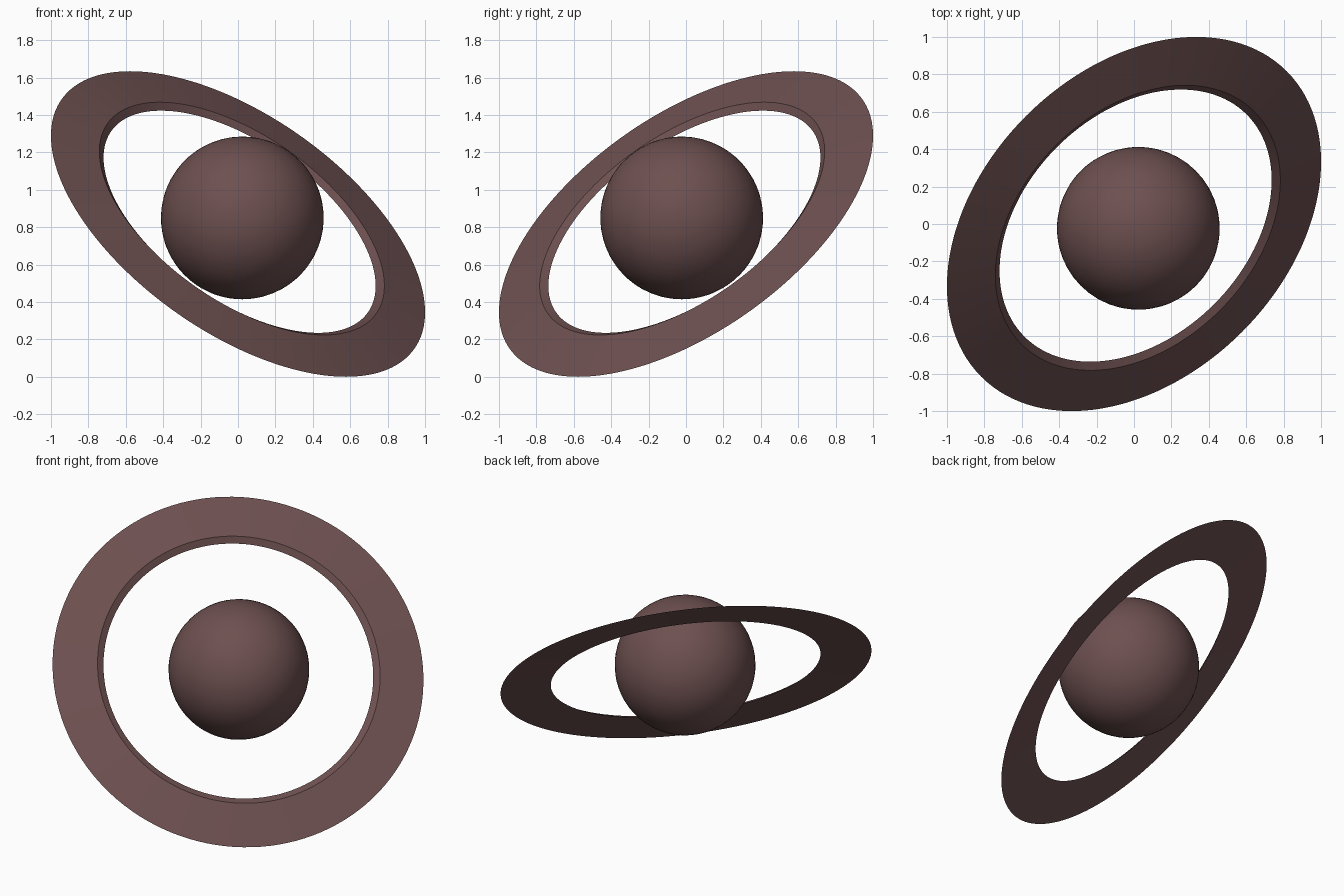
import bpy
import bmesh
from math import tau, radians
from mathutils import Vector

if "Cube" in bpy.data.objects:
    bpy.data.objects.remove(bpy.data.objects["Cube"], do_unlink=True)

# Single dusty brown colour shared by both parts
brown = bpy.data.materials.new("dusty_brown")
brown.use_nodes = True
colour = (0.155, 0.08, 0.08, 1)
brown.diffuse_color = colour
brown.node_tree.nodes["Principled BSDF"].inputs["Base Color"].default_value = colour

AXIS = Vector((0.5, -0.5, 0.707)).normalized()
RING_CENTRE = Vector((0, 0, 0.817))


def finish(bm, name, location):
    """Turn a bmesh into a tilted, shaded object."""
    bmesh.ops.recalc_face_normals(bm, faces=bm.faces)
    mesh = bpy.data.meshes.new(name)
    bm.to_mesh(mesh)
    bm.free()
    mesh.materials.append(brown)
    obj = bpy.data.objects.new(name, mesh)
    bpy.context.collection.objects.link(obj)
    obj.location = location
    obj.rotation_euler = AXIS.to_track_quat("Z", "Y").to_euler()
    bpy.ops.object.select_all(action="DESELECT")
    obj.select_set(True)
    bpy.context.view_layer.objects.active = obj
    bpy.ops.object.shade_smooth_by_angle(angle=radians(30))


# Planet: smooth sphere sitting slightly above the ring plane
bm = bmesh.new()
bmesh.ops.create_uvsphere(bm, u_segments=64, v_segments=32, radius=0.435)
finish(bm, "planet", RING_CENTRE + AXIS * 0.046)

# Ring: thin wedge profile (sharp rim, raised crease, inner edge) spun round
bm = bmesh.new()
profile = [(1.155, 0), (0.88, 0.041), (0.84, 0.017)]
verts = [bm.verts.new((r, 0, h)) for r, h in profile]
edges = [bm.edges.new((verts[i], verts[(i + 1) % 3])) for i in range(3)]
bmesh.ops.spin(bm, geom=verts + edges, cent=(0, 0, 0), axis=(0, 0, 1),
               angle=tau, steps=128, use_merge=True)
bmesh.ops.remove_doubles(bm, verts=bm.verts, dist=0.0005)
finish(bm, "planet_ring", RING_CENTRE)
